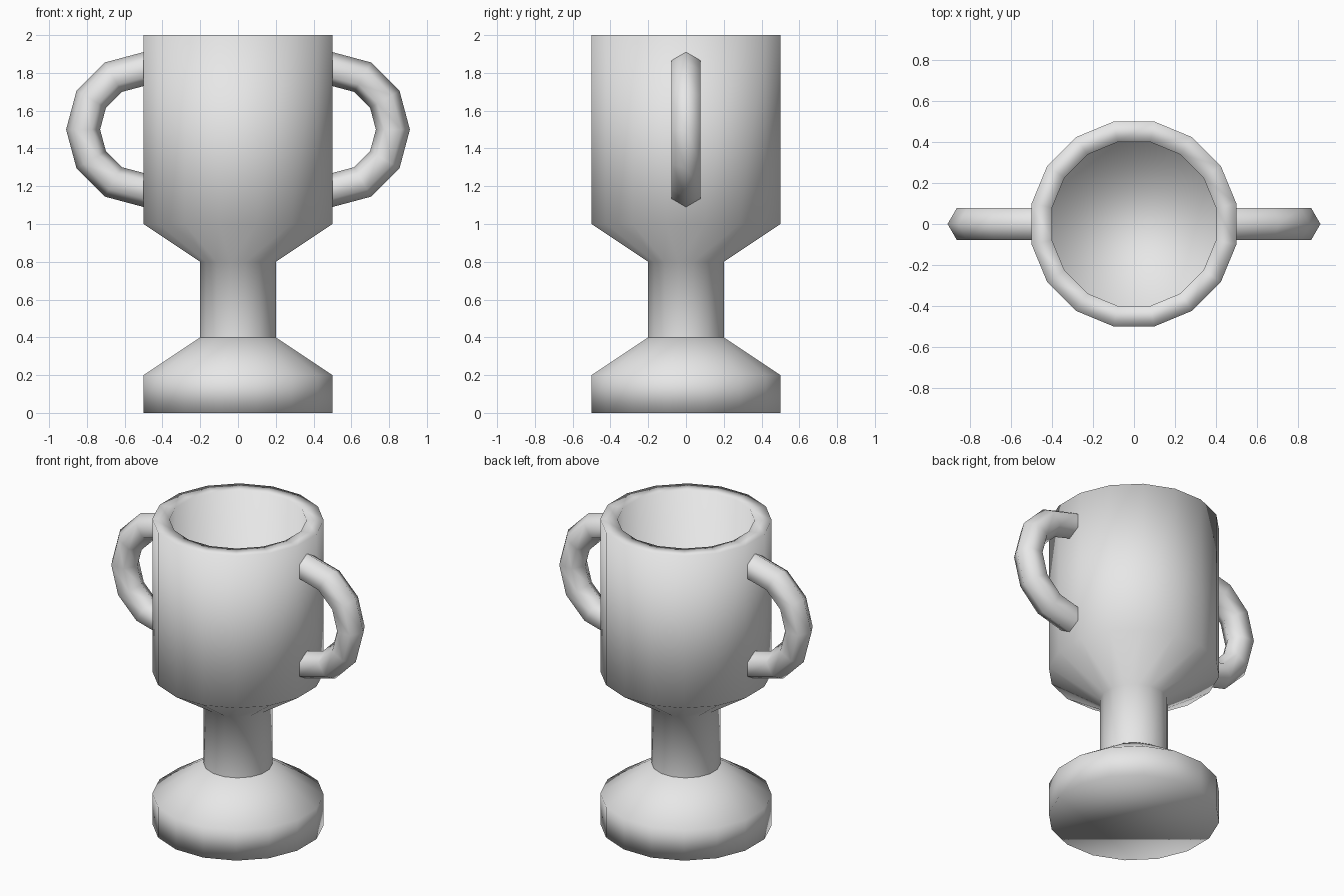
import bpy
import bmesh
import math
from math import sin, cos, pi

cube = bpy.data.objects.get("Cube")
if cube:
    bpy.data.objects.remove(cube, do_unlink=True)

grey = bpy.data.materials.new("plain grey")
grey.use_nodes = True
GREY = (0.8, 0.8, 0.8, 1.0)
grey.diffuse_color = GREY
grey.node_tree.nodes["Principled BSDF"].inputs["Base Color"].default_value = GREY

SIDES = 16
APOTHEM = cos(pi / SIDES)


def loft(name, rings, cap_start=False, cap_end=False):
    """Skin a list of equal closed rings of points, smooth shaded."""
    bm = bmesh.new()
    loops = [[bm.verts.new(p) for p in ring] for ring in rings]
    for a, b in zip(loops, loops[1:]):
        for i in range(len(a)):
            j = (i + 1) % len(a)
            bm.faces.new((a[i], a[j], b[j], b[i]))
    if cap_start:
        bm.faces.new(loops[0][::-1])
    if cap_end:
        bm.faces.new(loops[-1])
    for face in bm.faces:
        face.smooth = True
    mesh = bpy.data.meshes.new(name)
    bm.to_mesh(mesh)
    bm.free()
    mesh.materials.append(grey)
    obj = bpy.data.objects.new(name, mesh)
    bpy.context.collection.objects.link(obj)
    return obj


def round_ring(half_width, z):
    """Ring with flats facing the main axes."""
    r = half_width / APOTHEM
    angles = [(i + 0.5) * 2 * pi / SIDES for i in range(SIDES)]
    return [(r * cos(a), r * sin(a), z) for a in angles]


# Foot
foot = [(0.5, 0), (0.5, 0.2), (0.2, 0.4)]
loft("base", [round_ring(*p) for p in foot], cap_start=True, cap_end=True)

# Stem, bowl, rim and hollow inside
bowl = [(0.2, 0.4), (0.2, 0.8), (0.5, 1.0), (0.5, 2.0), (0.4, 2.0), (0.4, 1.0)]
loft("stem_and_bowl", [round_ring(*p) for p in bowl], cap_end=True)


# Half-ring handles with a hexagonal section
def handle(name, side):
    rings = []
    for i in range(7):
        a = -pi / 2 + i * pi / 6
        ring = []
        for k in range(6):
            b = k * pi / 3
            r = 0.32 + 0.09 * cos(b)
            ring.append((side * (0.5 + r * cos(a)), -side * 0.09 * sin(b), 1.5 + r * sin(a)))
        rings.append(ring)
    loft(name, rings)


handle("left_handle", 1)
handle("right_handle", -1)
